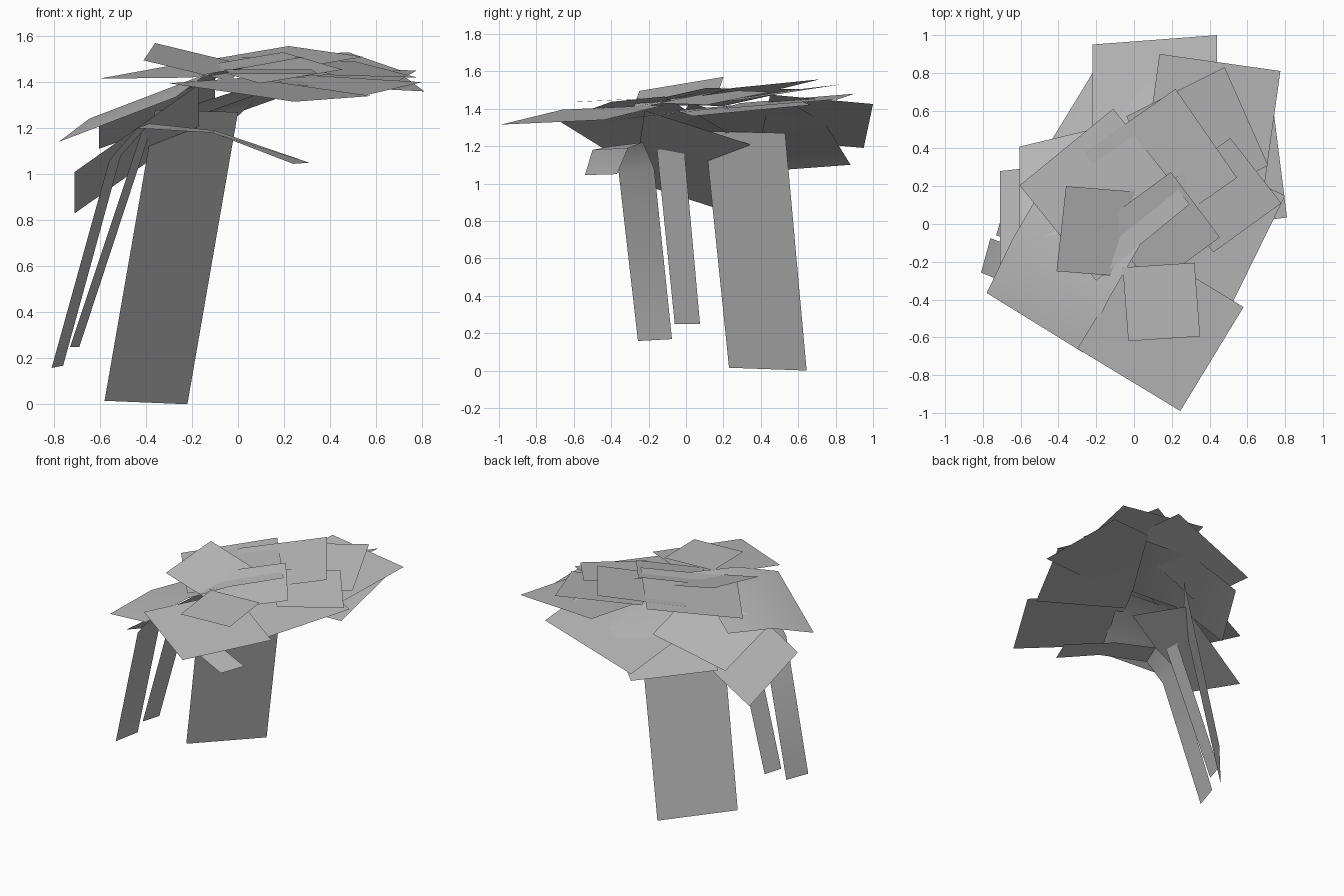
import bpy
import bmesh
from mathutils import Vector

default_cube = bpy.data.objects.get("Cube")
if default_cube:
    bpy.data.objects.remove(default_cube, do_unlink=True)

# One shared grey for bark and foliage
grey = bpy.data.materials.new("plain_grey")
grey.use_nodes = True
grey.diffuse_color = (0.5, 0.5, 0.5, 1)
shader = next(n for n in grey.node_tree.nodes if n.type == "BSDF_PRINCIPLED")
shader.inputs["Base Color"].default_value = grey.diffuse_color
shader.inputs["Roughness"].default_value = 0.9


def strip(name, rows):
    """Join successive pairs of points into one ribbon of quads."""
    mesh_builder = bmesh.new()
    verts = [[mesh_builder.verts.new(point) for point in row] for row in rows]
    for lower, upper in zip(verts, verts[1:]):
        mesh_builder.faces.new((lower[0], lower[1], upper[1], upper[0]))
    mesh_builder.normal_update()
    mesh = bpy.data.meshes.new(name)
    mesh_builder.to_mesh(mesh)
    mesh_builder.free()
    mesh.materials.append(grey)
    card = bpy.data.objects.new(name, mesh)
    bpy.context.collection.objects.link(card)
    if len(rows) > 2:
        for polygon in mesh.polygons:
            polygon.use_smooth = True
    return card


def leaf(name, side, corner, end, bulge=0):
    """Make a foliage card from one corner and its two neighbours.
    The bulge arches the card upwards between corner and end."""
    side, corner, end = Vector(side), Vector(corner), Vector(end)
    along, across = end - corner, side - corner
    rows = [(corner, side), (end, end + across)]
    if bulge:
        normal = along.cross(across).normalized()
        normal *= bulge if normal.z > 0 else -bulge
        middle = corner + along / 2 + normal
        rows.insert(1, (middle, middle + across))
    return strip(name, rows)


# Trunk and the two thin stems, the front one bending over into a branch
strip("main_trunk", [
    ((-.58, .23, .015), (-.22, .645, 0)),
    ((-.36, .1, 1.28), (0, .53, 1.27))])
strip("front_stem", [
    ((-.81, -.257, .158), (-.76, -.075, .168)),
    ((-.56, -.36, 1.06), (-.51, -.17, 1.08)),
    ((-.44, -.39, 1.2), (-.385, -.23, 1.22))])
strip("drooping_branch", [
    ((-.44, -.39, 1.2), (-.385, -.23, 1.22)),
    ((-.11, -.5, 1.18), (-.1, -.31, 1.19)),
    ((.24, -.54, 1.045), (.31, -.37, 1.05))])
strip("middle_stem", [
    ((-.73, -.06, .248), (-.69, .075, .248)),
    ((-.42, -.155, 1.18), (-.38, -.01, 1.19))])

# Sloping foliage around the lower rim
leaf("hanging_right_leaf", (-.71, .28, .83), (-.71, -.28, 1.01), (-.17, -.22, 1.39))
leaf("back_arched_leaf", (-.17, .88, 1.1), (-.5, .34, 1.06), (.05, .04, 1.38), .07)
leaf("right_under_leaf", (-.605, -.1, 1.25), (-.605, .41, 1.11), (-.1, .53, 1.29))
leaf("back_rim_leaf", (.44, 1, 1.425), (-.22, .95, 1.19), (-.22, .4, 1.24))
leaf("right_rim_leaf", (-.27, -.68, 1.335), (-.78, -.365, 1.14), (-.48, .2, 1.27), .04)
leaf("front_rim_leaf", (.58, -.44, 1.34), (.245, -.99, 1.315), (-.3, -.66, 1.395))
leaf("left_rim_leaf", (.8, .15, 1.4), (.52, -.42, 1.335), (-.05, -.15, 1.37))

# Flatter foliage layered through the crown
leaf("crown_left_leaf", (.73, .67, 1.42), (.81, .035, 1.36), (.2, -.05, 1.39))
leaf("crown_back_left_leaf", (.135, .9, 1.48), (.775, .81, 1.45), (.69, .2, 1.4))
leaf("crown_right_leaf", (-.2, -.3, 1.42), (-.605, .205, 1.415), (-.11, .61, 1.505))
leaf("crown_back_leaf", (-.04, .57, 1.5), (.48, .83, 1.53), (.71, .31, 1.45))

# Uppermost cards
leaf("top_large_leaf", (-.26, .38, 1.475), (.22, .715, 1.557), (.545, .245, 1.51))
leaf("top_left_leaf", (.51, .455, 1.49), (.78, .11, 1.42), (.42, -.15, 1.43))
leaf("top_centre_leaf", (-.165, .01, 1.47), (.195, .275, 1.53), (.455, -.07, 1.455))
leaf("top_front_leaf", (.35, -.595, 1.435), (-.03, -.62, 1.435), (-.06, -.23, 1.455))
leaf("top_right_leaf", (-.41, -.25, 1.495), (-.36, .2, 1.57), (.02, .17, 1.478))
